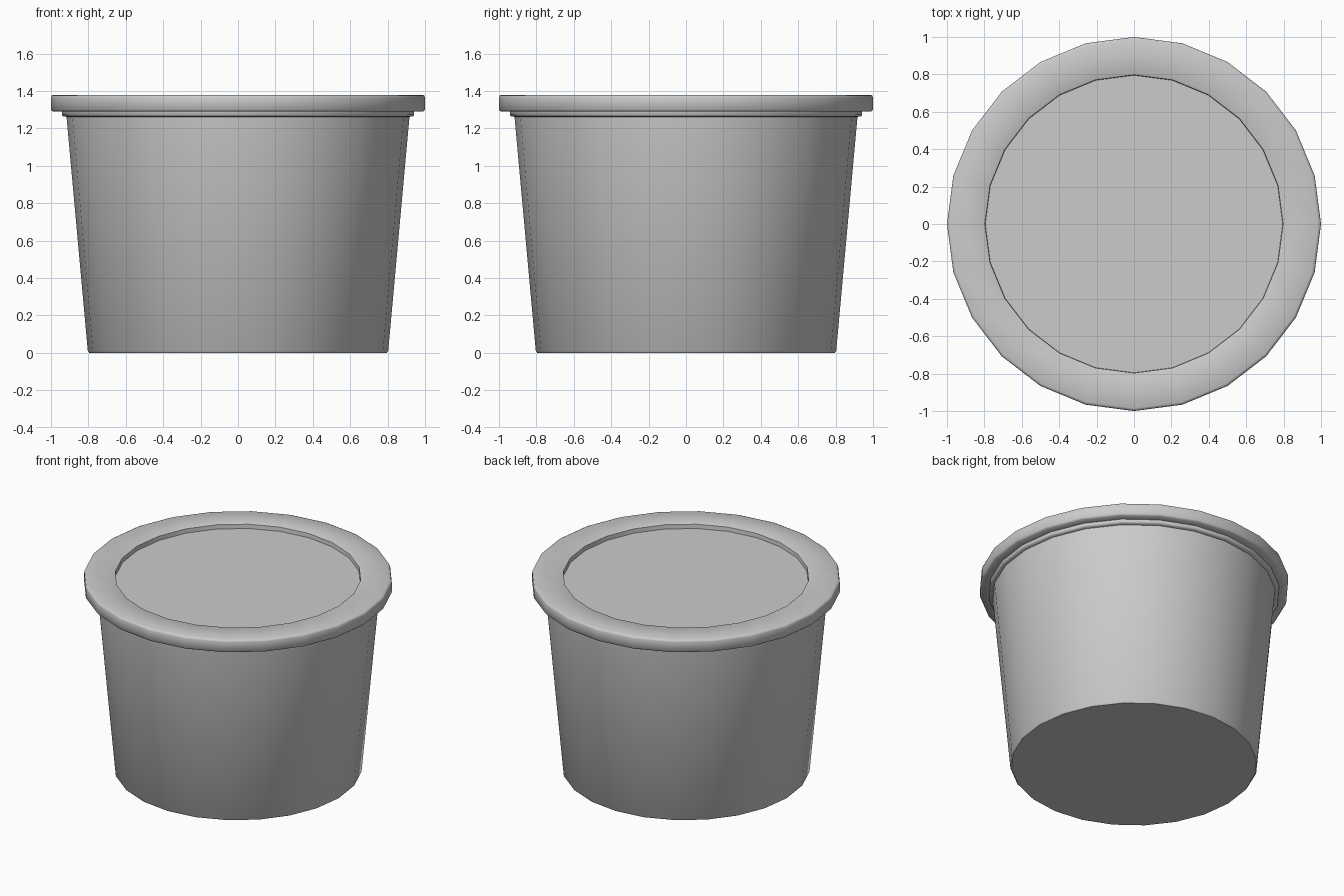
import bpy, bmesh, math

if "Cube" in bpy.data.objects:
    bpy.data.objects.remove(bpy.data.objects["Cube"])

SIDES = 24


def lathe(name, profile):
    """Spin an (r, z) profile into a closed solid; end points become flat caps."""
    bm = bmesh.new()
    rings = []
    for r, z in profile:
        rings.append([bm.verts.new((r * math.cos(2 * math.pi * i / SIDES),
                                    r * math.sin(2 * math.pi * i / SIDES), z))
                      for i in range(SIDES)])
    for a, b in zip(rings, rings[1:]):
        for i in range(SIDES):
            j = (i + 1) % SIDES
            bm.faces.new((a[i], a[j], b[j], b[i]))
    bm.faces.new(rings[0][::-1])
    bm.faces.new(rings[-1])
    bmesh.ops.recalc_face_normals(bm, faces=bm.faces)
    mesh = bpy.data.meshes.new(name)
    bm.to_mesh(mesh)
    bm.free()
    obj = bpy.data.objects.new(name, mesh)
    bpy.context.collection.objects.link(obj)
    bpy.ops.object.select_all(action='DESELECT')
    obj.select_set(True)
    bpy.context.view_layer.objects.active = obj
    bpy.ops.object.shade_smooth_by_angle(angle=math.radians(50))
    return obj


# Tapered tub with a thin rolled lip under the lid
lathe("tub", [
    (0.795, 0.0), (0.803, 0.01), (0.917, 1.262),
    (0.935, 1.265), (0.942, 1.272), (0.942, 1.295),
])

# Overhanging lid with softened rim and a shallow sunken centre
lathe("lid", [
    (0.93, 1.29), (0.99, 1.29), (1.0, 1.30), (1.0, 1.365),
    (0.996, 1.375), (0.985, 1.38),
    (0.805, 1.38), (0.797, 1.375), (0.795, 1.345),
])
